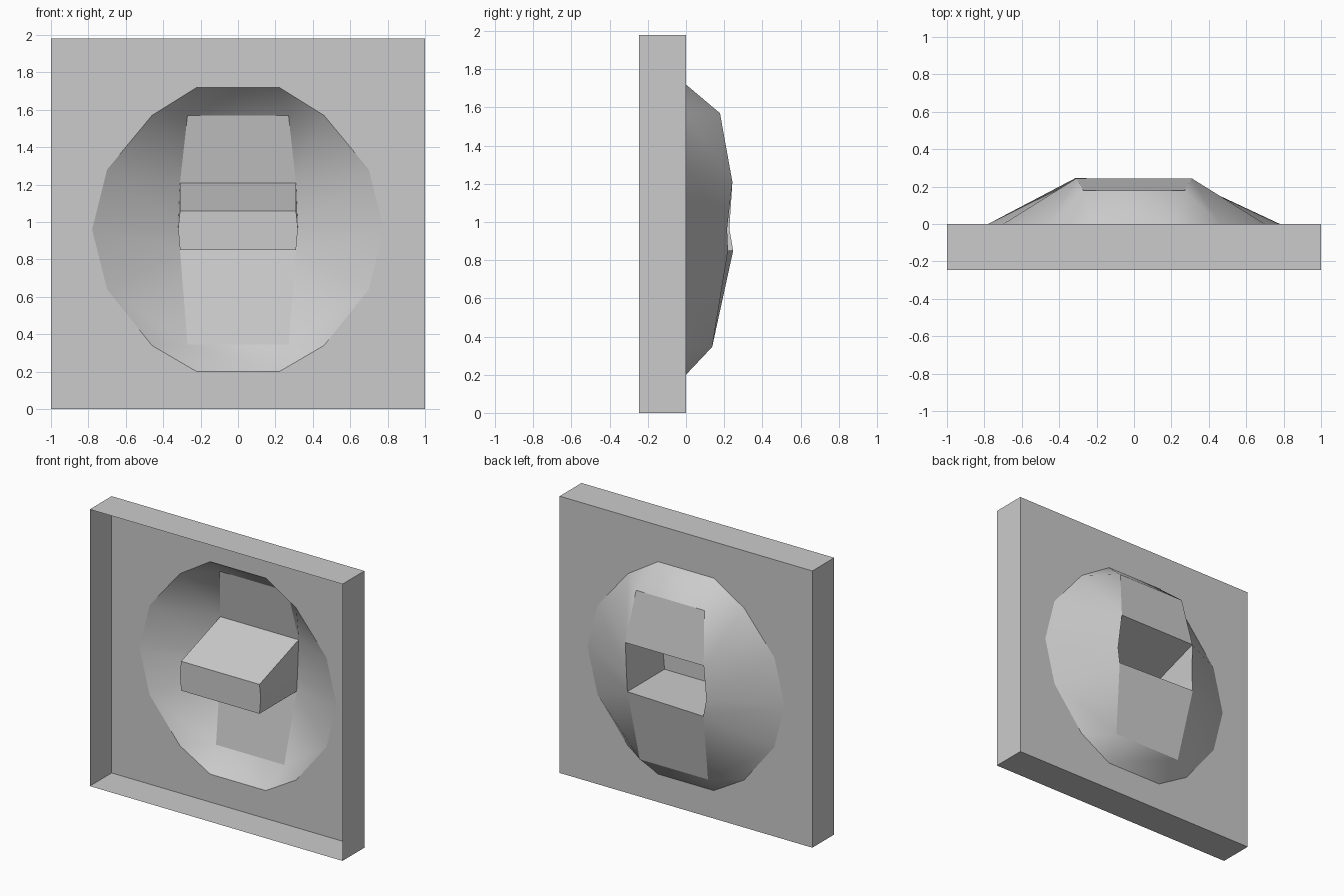
import bpy, bmesh
from mathutils import Vector

if "Cube" in bpy.data.objects:
    bpy.data.objects.remove(bpy.data.objects["Cube"])

DEPTH, TOP = 0.247, 1.98
FRONT_Y = -0.20


def finish(name, bm):
    mesh = bpy.data.meshes.new(name)
    bm.to_mesh(mesh)
    bm.free()
    obj = bpy.data.objects.new(name, mesh)
    bpy.context.collection.objects.link(obj)
    return obj


def face(bm, verts, toward, smooth=False):
    """Add a face wound so that its normal points along 'toward'."""
    f = bm.faces.new(verts)
    f.normal_update()
    if f.normal.dot(Vector(toward)) < 0:
        f.normal_flip()
    f.smooth = smooth
    return f


# Right half of the dome outline (x, z) on the wall, top to bottom
rim = [(.22, 1.72), (.46, 1.57), (.70, 1.28), (.78, .96),
       (.70, .64), (.46, .34), (.22, .20)]
# Right half of the raised ridge (x, y, z), top to bottom
ridge = [(.27, .178, 1.57), (.31, .243, 1.21), (.32, .215, .965),
         (.31, .22, .85), (.27, .137, .345)]
# Right half of the pocket's front end (x, z)
nose = [(.31, 1.06), (.32, .965), (.31, .85)]


def ridge_point(i, s):
    x, y, z = ridge[i]
    if s < 0 and i in (2, 3):      # left lip of the pocket sits slightly higher
        y = {2: .227, 3: .247}[i]
    return (s * x, y, z)


# Open tray sides
bm = bmesh.new()
corners = [(-1, 0), (1, 0), (1, TOP), (-1, TOP)]
front = [bm.verts.new((x, -DEPTH, z)) for x, z in corners]
back = [bm.verts.new((x, 0, z)) for x, z in corners]
for i, out in enumerate([(0, 0, -1), (1, 0, 0), (0, 0, 1), (-1, 0, 0)]):
    j = (i + 1) % 4
    face(bm, [front[i], front[j], back[j], back[i]], out)
finish("tray_sides", bm)

# Back wall with the dome opening
bm = bmesh.new()
outline = rim + [(-x, z) for x, z in reversed(rim)]
edges = []
for loop in (corners, outline):
    vs = [bm.verts.new((x, 0, z)) for x, z in loop]
    edges += [bm.edges.new((vs[i], vs[(i + 1) % len(vs)])) for i in range(len(vs))]
bmesh.ops.triangle_fill(bm, edges=edges, use_beauty=True, normal=(0, 1, 0))
for f in bm.faces:
    f.normal_update()
    if f.normal.y < 0:
        f.normal_flip()
finish("back_wall", bm)

# Dome: smooth flanks around two flat panels
bm = bmesh.new()
O, I = {}, {}
for s in (1, -1):
    O[s] = [bm.verts.new((s * x, 0, z)) for x, z in rim]
    I[s] = [bm.verts.new(ridge_point(i, s)) for i in range(5)]
    o, n = O[s], I[s]
    face(bm, [o[0], o[1], n[0]], (0, 1, 0), True)
    for k in range(4):
        face(bm, [o[k + 1], o[k + 2], n[k + 1], n[k]], (0, 1, 0), True)
    face(bm, [o[5], o[6], n[4]], (0, 1, 0), True)
for a, b in ((O[1][0], I[1][0]), (O[1][6], I[1][4])):
    pair = {O[1][0]: (O, 0, I, 0), O[1][6]: (O, 6, I, 4)}[a]
    left_o, left_i = pair[0][-1][pair[1]], pair[2][-1][pair[3]]
    face(bm, [a, b, left_i, left_o], (0, 1, 0), True)
for k in (0, 3):
    panel = face(bm, [I[1][k], I[1][k + 1], I[-1][k + 1], I[-1][k]], (0, 1, 0))
    for e in panel.edges:
        e.smooth = False
finish("dome", bm)

# Pocket sunk through the dome, open to the back
bm = bmesh.new()
F, B = {}, {}
for s in (1, -1):
    F[s] = [bm.verts.new((s * x, FRONT_Y, z)) for x, z in nose]
    B[s] = [bm.verts.new(ridge_point(i, s)) for i in (1, 2, 3)]
    for k in (0, 1):
        face(bm, [F[s][k], F[s][k + 1], B[s][k + 1], B[s][k]], (-s, 0, 0))
face(bm, F[1] + F[-1][::-1], (0, 1, 0))
face(bm, [F[1][0], F[-1][0], B[-1][0], B[1][0]], (0, 0, -1))
face(bm, [F[1][2], F[-1][2], B[-1][2], B[1][2]], (0, 0, 1))
finish("pocket", bm)
